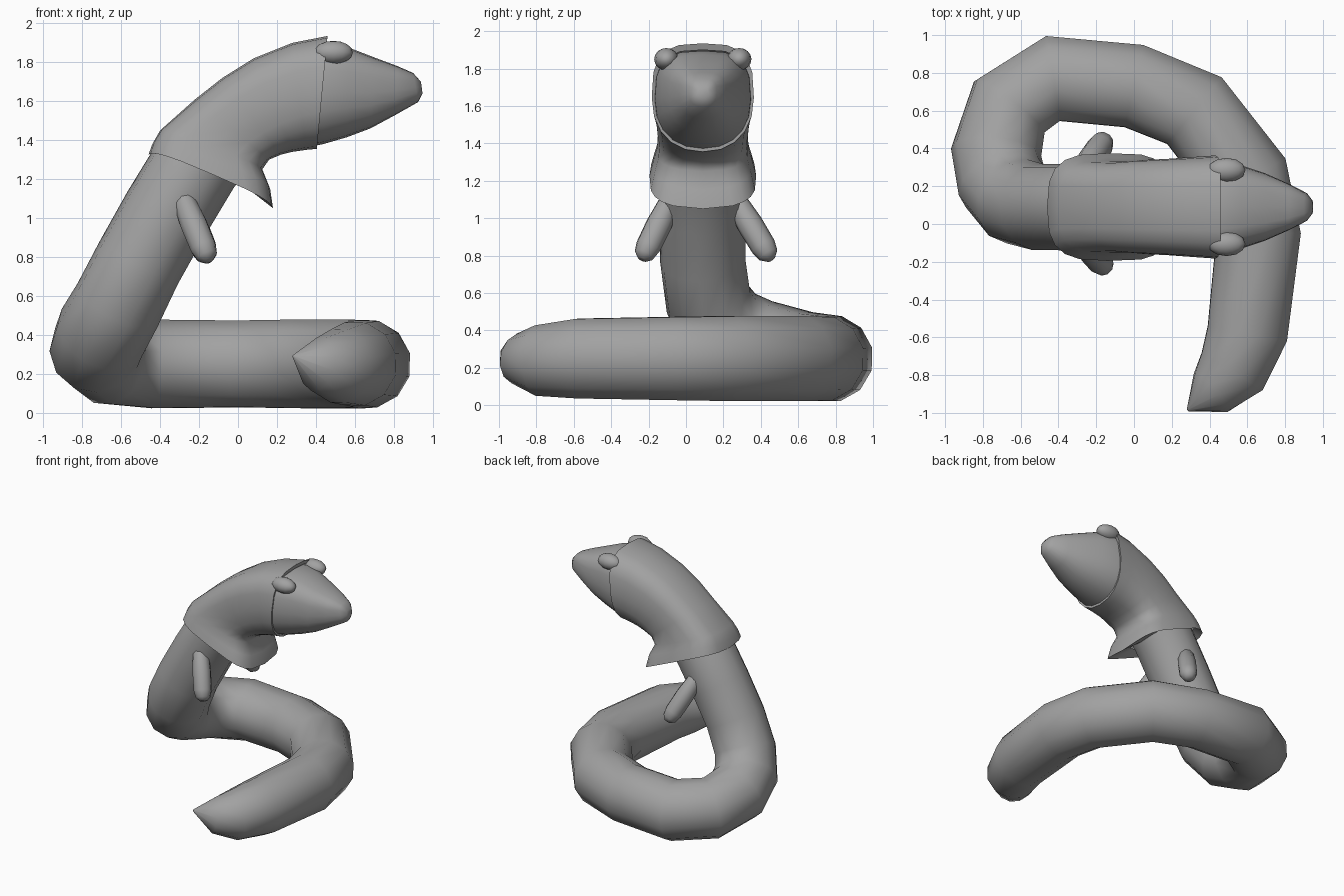
import bpy, bmesh, math
from mathutils import Vector

cube = bpy.data.objects.get("Cube")
if cube:
    bpy.data.objects.remove(cube)

MID_Y = 0.09  # symmetry plane of head, hood and arms

grey = bpy.data.materials.new("soft grey")
grey.use_nodes = True
colour = (0.36, 0.36, 0.36, 1)
grey.diffuse_color = colour
grey.node_tree.nodes["Principled BSDF"].inputs["Base Color"].default_value = colour


def loft(name, rings, start_cap=True, end_cap=True, angle=60):
    """Skin a list of closed rings of points."""
    bm = bmesh.new()
    loops = [[bm.verts.new(p) for p in ring] for ring in rings]
    n = len(loops[0])
    for a, b in zip(loops, loops[1:]):
        for i in range(n):
            j = (i + 1) % n
            bm.faces.new((a[i], a[j], b[j], b[i]))
    if start_cap:
        bm.faces.new(loops[0][::-1])
    if end_cap:
        bm.faces.new(loops[-1])
    bmesh.ops.recalc_face_normals(bm, faces=bm.faces)
    mesh = bpy.data.meshes.new(name)
    bm.to_mesh(mesh)
    bm.free()
    mesh.materials.append(grey)
    obj = bpy.data.objects.new(name, mesh)
    bpy.context.collection.objects.link(obj)
    smooth(obj, angle)
    return obj


def smooth(obj, angle=60):
    bpy.ops.object.select_all(action='DESELECT')
    obj.select_set(True)
    bpy.context.view_layer.objects.active = obj
    bpy.ops.object.shade_smooth_by_angle(angle=math.radians(angle))


def tube(name, path, sides=12):
    """Round tube through (x, y, z, radius) points, without twist."""
    pts = [Vector(p[:3]) for p in path]
    rings, last, side = [], None, None
    for i, p in enumerate(pts):
        t = (pts[min(i + 1, len(pts) - 1)] - pts[max(i - 1, 0)]).normalized()
        if last is None:
            side = t.orthogonal().normalized()
        else:
            side = last.rotation_difference(t) @ side
        up = t.cross(side)
        last = t
        angles = [math.tau * k / sides for k in range(sides)]
        rings.append([p + path[i][3] * (side * math.cos(a) + up * math.sin(a)) for a in angles])
    return loft(name, rings)


def section(top, bottom, half, low=0.9, lift=0.0, sides=20):
    """Rounded section from a top and a bottom (x, z) point and a half width."""
    top = Vector((top[0], MID_Y, top[1]))
    bottom = Vector((bottom[0], MID_Y, bottom[1]))
    mid, axis = (top + bottom) / 2, (top - bottom) / 2
    ring = []
    for k in range(sides):
        c, s = math.cos(math.tau * k / sides), math.sin(math.tau * k / sides)
        e = 0.65 if s > 0 else low
        y = math.copysign(abs(c) ** e, c)
        h = math.copysign(abs(s) ** e, s)
        ring.append(mid + axis * h + Vector((0, y * half, lift * abs(c))))
    return ring


# Coiled body, from the tail tip up into the hood
tube("body", [
    (0.285, -0.985, 0.29, 0.008), (0.41, -0.89, 0.25, 0.14), (0.52, -0.78, 0.24, 0.195),
    (0.60, -0.58, 0.25, 0.22), (0.66, -0.05, 0.25, 0.23), (0.60, 0.24, 0.25, 0.235),
    (0.32, 0.60, 0.25, 0.235), (0.0, 0.73, 0.25, 0.23), (-0.43, 0.77, 0.25, 0.235),
    (-0.66, 0.62, 0.27, 0.235), (-0.73, 0.38, 0.33, 0.24), (-0.70, 0.22, 0.41, 0.24),
    (-0.62, 0.12, 0.55, 0.235), (-0.51, 0.09, 0.77, 0.23), (-0.37, 0.09, 1.02, 0.23),
    (-0.20, 0.09, 1.30, 0.23), (0.0, 0.09, 1.50, 0.21)])

# Hood with a flared hem at the neck and a turned-in rim at the face
loft("hood", [
    section((-0.39, 1.36), (0.0, 1.19), 0.23, 0.7, 0.03),
    section((-0.46, 1.325), (0.18, 1.05), 0.285, 0.5, 0.04),
    section((-0.44, 1.38), (0.165, 1.15), 0.265, 0.55, 0.04),
    section((-0.40, 1.45), (0.125, 1.25), 0.245, 0.6, 0.02),
    section((-0.22, 1.61), (0.16, 1.30), 0.24, 0.7),
    section((-0.08, 1.72), (0.22, 1.325), 0.25, 0.75),
    section((0.08, 1.82), (0.28, 1.34), 0.255, 0.8),
    section((0.28, 1.90), (0.35, 1.35), 0.265, 0.85),
    section((0.46, 1.935), (0.405, 1.355), 0.273),
    section((0.45, 1.90), (0.405, 1.375), 0.255),
], start_cap=False, end_cap=False)

# Head tapering to the snout
loft("head", [
    section((0.40, 1.89), (0.39, 1.37), 0.26),
    section((0.46, 1.895), (0.44, 1.38), 0.255),
    section((0.57, 1.875), (0.56, 1.415), 0.222),
    section((0.70, 1.825), (0.68, 1.46), 0.18),
    section((0.82, 1.78), (0.81, 1.53), 0.125),
    section((0.90, 1.745), (0.925, 1.595), 0.075),
    section((0.94, 1.70), (0.948, 1.64), 0.035),
])

# Low ear bumps and arms, one on each side
for side, label in ((1, "left"), (-1, "right")):
    bpy.ops.mesh.primitive_uv_sphere_add(segments=12, ring_count=8, radius=1,
                                         location=(0.49, MID_Y + side * 0.195, 1.85))
    ear = bpy.context.object
    ear.name = label + "_ear"
    ear.scale = (0.10, 0.065, 0.06)
    ear.data.materials.append(grey)
    smooth(ear)

    spread = 0.04 if side > 0 else 0.0
    root = Vector((-0.29, MID_Y + side * 0.16, 1.12))
    tip = Vector((-0.15, MID_Y + side * (0.325 + spread), 0.78))
    stations = ((0, 0.04), (0.12, 0.06), (0.45, 0.07), (0.8, 0.068), (0.93, 0.055), (1, 0.025))
    tube(label + "_arm", [(*root.lerp(tip, f), r) for f, r in stations], 10)
